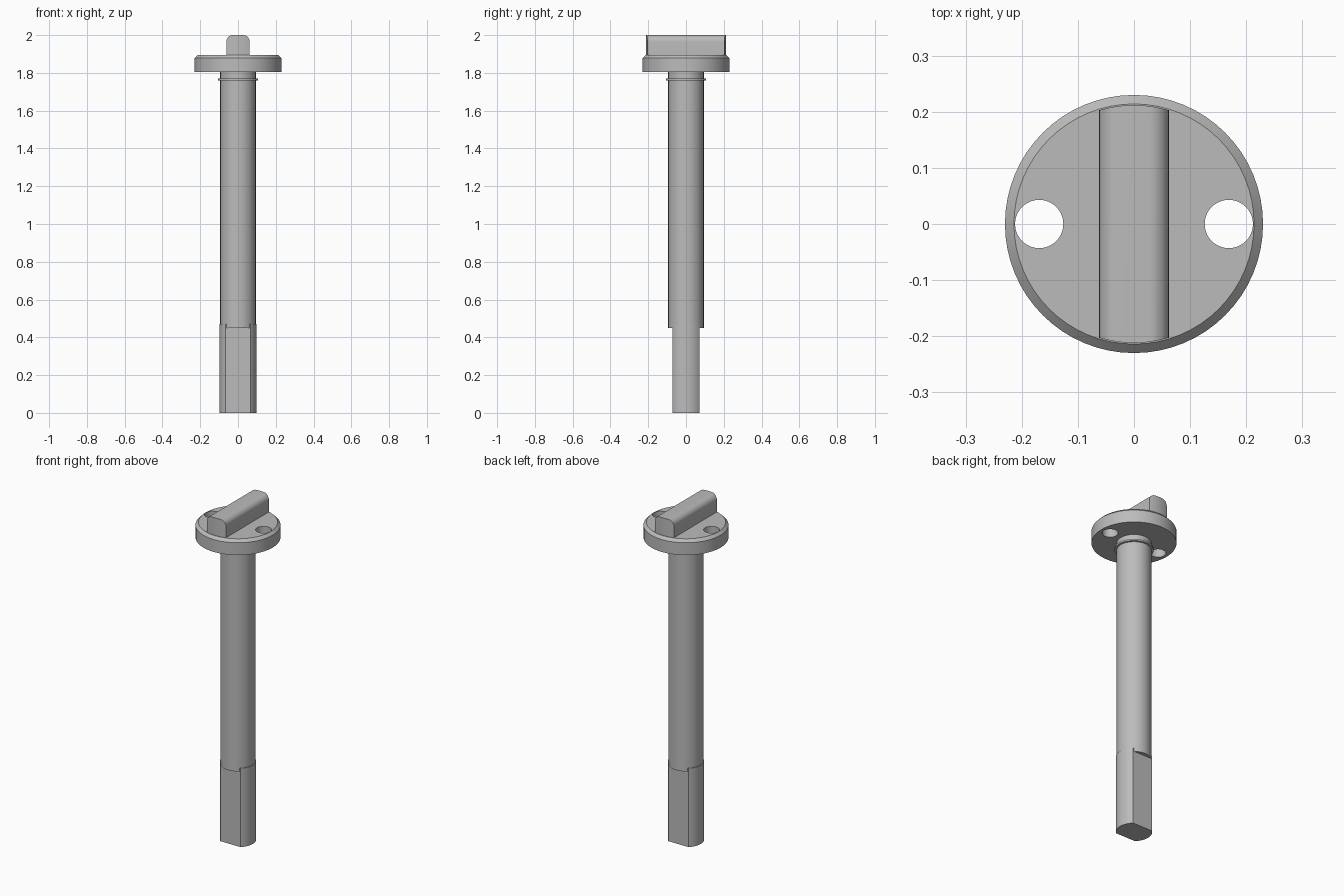
import bpy, bmesh, math

cube = bpy.data.objects.get("Cube")
if cube:
    bpy.data.objects.remove(cube, do_unlink=True)

steel = bpy.data.materials.new("grey_steel")
steel.use_nodes = True
grey = (0.5, 0.5, 0.5, 1)
steel.diffuse_color = grey
steel.node_tree.nodes["Principled BSDF"].inputs["Base Color"].default_value = grey


def finish(name, bm):
    bmesh.ops.recalc_face_normals(bm, faces=bm.faces[:])
    mesh = bpy.data.meshes.new(name)
    bm.to_mesh(mesh)
    bm.free()
    mesh.materials.append(steel)
    obj = bpy.data.objects.new(name, mesh)
    bpy.context.collection.objects.link(obj)
    return obj


def prism(name, points, axis, start, length):
    """Extrude a flat outline along y or z."""
    bm = bmesh.new()
    place = {"z": lambda a, b: (a, b, start), "y": lambda a, b: (a, start, b)}[axis]
    face = bm.faces.new([bm.verts.new(place(a, b)) for a, b in points])
    new = bmesh.ops.extrude_face_region(bm, geom=[face])["geom"]
    move = (0, length, 0) if axis == "y" else (0, 0, length)
    bmesh.ops.translate(bm, vec=move, verts=[v for v in new if isinstance(v, bmesh.types.BMVert)])
    return finish(name, bm)


def arc(radius, start, end, steps, cx=0, cy=0):
    angles = [start + (end - start) * i / steps for i in range(steps + 1)]
    return [(cx + radius * math.cos(a), cy + radius * math.sin(a)) for a in angles]


def disc(name, radius, bottom, top, x=0, sides=64):
    return prism(name, arc(radius, 0, math.tau, sides, x)[:-1], "z", bottom, top - bottom)


def cut(obj, cutter, operation):
    mod = obj.modifiers.new(operation.title(), "BOOLEAN")
    mod.operation = operation
    mod.solver = "EXACT"
    mod.object = cutter
    bpy.ops.object.select_all(action="DESELECT")
    obj.select_set(True)
    bpy.context.view_layer.objects.active = obj
    bpy.ops.object.modifier_apply(modifier=mod.name)
    bpy.data.objects.remove(cutter, do_unlink=True)


# Shaft and thin retaining ring
shaft = disc("shaft", 0.094, 0.45, 1.815)
ring = disc("retaining_ring", 0.106, 1.76, 1.77)

# Lower tang: round bar with two flats
flat = math.asin(0.072 / 0.098)
outline = arc(0.098, -flat, flat, 16) + arc(0.098, math.pi - flat, math.pi + flat, 16)
tang = prism("flatted_tang", outline, "z", 0, 0.47)

# Flange with chamfered top rim and two through holes
flange = disc("flange", 0.23, 1.805, 1.895)
bm = bmesh.new()
bm.from_mesh(flange.data)
rim = [e for e in bm.edges if all(v.co.z > 1.89 for v in e.verts)]
bmesh.ops.bevel(bm, geom=rim, offset=0.016, segments=1, affect="EDGES")
bm.to_mesh(flange.data)
bm.free()
for side in (-1, 1):
    cut(flange, disc("hole_cutter", 0.043, 1.7, 2, side * 0.169, 40), "DIFFERENCE")

# Grip bar with rounded top edges, trimmed to the round of the flange
half, round_r = 0.062, 0.035
profile = [(-half, 1.89), (half, 1.89)]
profile += arc(round_r, 0, math.pi / 2, 8, half - round_r, 2 - round_r)
profile += arc(round_r, math.pi / 2, math.pi, 8, round_r - half, 2 - round_r)
grip = prism("grip_bar", profile, "y", -0.25, 0.5)
cut(grip, disc("grip_trimmer", 0.212, 1.8, 2.1), "INTERSECT")

# Smooth the round walls, keep the edges sharp
bpy.ops.object.select_all(action="DESELECT")
for obj in (shaft, ring, tang, flange, grip):
    obj.select_set(True)
bpy.context.view_layer.objects.active = shaft
bpy.ops.object.shade_smooth_by_angle(angle=math.radians(30))
